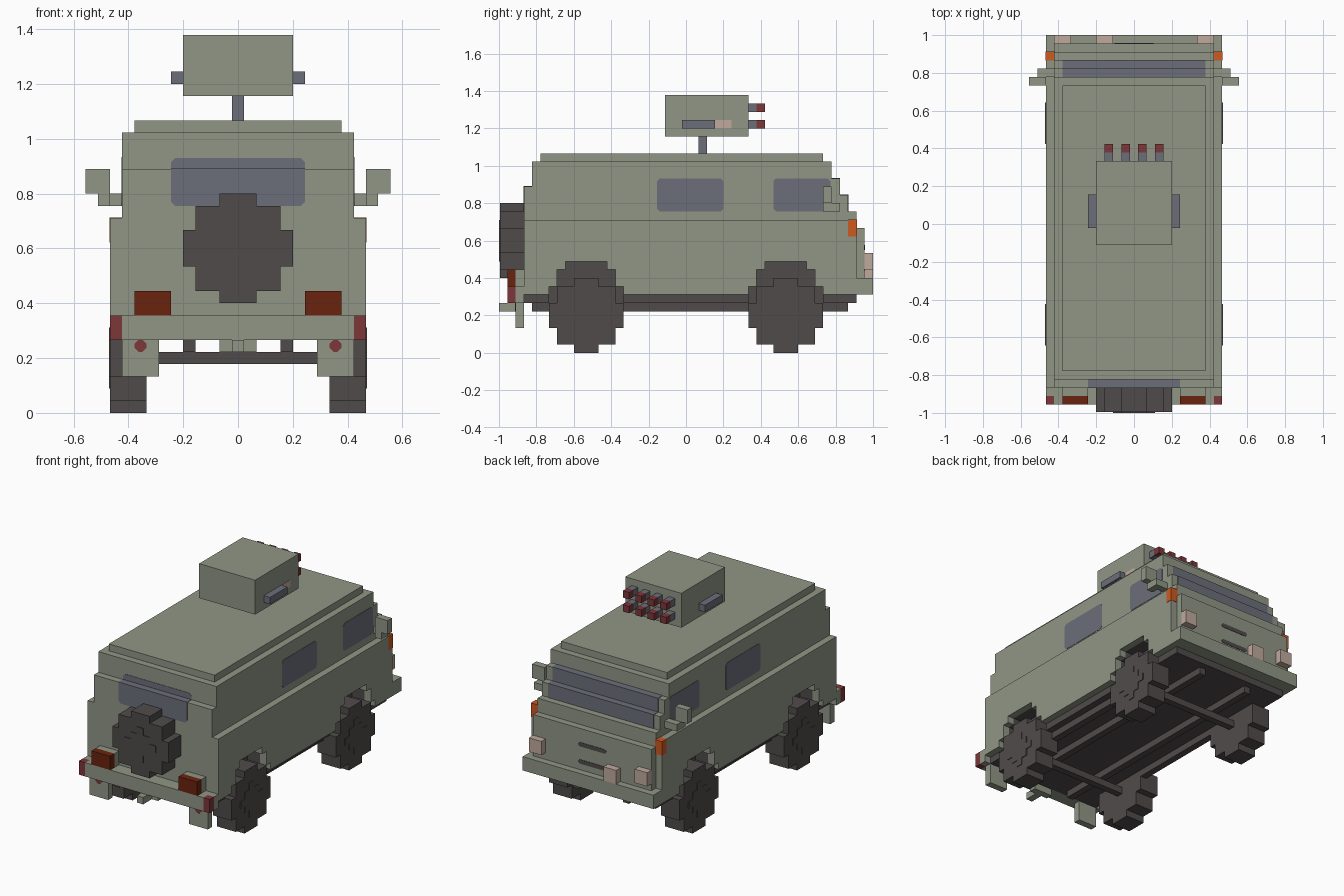
import bpy, bmesh

old = bpy.data.objects.get("Cube")
if old:
    bpy.data.objects.remove(old, do_unlink=True)

UNIT = 2 / 45  # one block; lengths below are in blocks, y counted from the -y end


def material(name, *rgb):
    color = [((c / 255 + 0.055) / 1.055) ** 2.4 for c in rgb] + [1]
    mat = bpy.data.materials.new(name)
    mat.use_nodes = True
    mat.diffuse_color = color
    mat.node_tree.nodes["Principled BSDF"].inputs["Base Color"].default_value = color
    return mat


GREEN = material("olive_paint", 144, 150, 134)
DARK = material("dark_rubber", 79, 75, 74)
GLASS = material("blue_grey_glass", 108, 111, 122)
RED = material("red_lamp", 125, 55, 58)
BROWN = material("rust_lamp", 106, 35, 14)
ORANGE = material("orange_indicator", 204, 90, 33)
PALE = material("pale_headlight", 192, 170, 158)


def finish(name, bm, mat):
    for v in bm.verts:
        v.co.y -= 22.5
        v.co *= UNIT
    bmesh.ops.recalc_face_normals(bm, faces=bm.faces[:])
    mesh = bpy.data.meshes.new(name)
    bm.to_mesh(mesh)
    bm.free()
    mesh.materials.append(mat)
    bpy.context.collection.objects.link(bpy.data.objects.new(name, mesh))


def boxes(name, mat, *items, mirror=False):
    """Join boxes given as (x0, x1, y0, y1, z0, z1), optionally mirrored in x."""
    items = list(items)
    if mirror:
        items += [(-b[1], -b[0], *b[2:]) for b in items]
    bm = bmesh.new()
    for x0, x1, y0, y1, z0, z1 in items:
        for v in bmesh.ops.create_cube(bm, size=1)["verts"]:
            v.co.x = x1 if v.co.x > 0 else x0
            v.co.y = y1 if v.co.y > 0 else y0
            v.co.z = z1 if v.co.z > 0 else z0
    finish(name, bm, mat)


def extrude(name, mat, outline, axis, d0, d1):
    """Extrude an outline of (horizontal, z) points along x or y."""
    bm = bmesh.new()
    place = lambda u, z, d: (d, u, z) if axis == "x" else (u, d, z)
    face = bm.faces.new([bm.verts.new(place(u, z, d0)) for u, z in outline])
    top = bmesh.ops.extrude_face_region(bm, geom=[face])["geom"]
    for v in top:
        if isinstance(v, bmesh.types.BMVert):
            setattr(v.co, axis, d1)
    finish(name, bm, mat)


def plate(name, mat, axis, u0, u1, z0, z1, d0, d1, cut=0.35):
    """Thin plate with clipped corners."""
    outline = [(u0 + cut, z0), (u1 - cut, z0), (u1, z0 + cut), (u1, z1 - cut),
               (u1 - cut, z1), (u0 + cut, z1), (u0, z1 - cut), (u0, z0 + cut)]
    extrude(name, mat, outline, axis, d0, d1)


def wheel(name, axis, u, z, d0, d1, hub):
    """Stepped disc with a blocky raised hub on its outer side."""
    layers = [(w, h, d0, d1) for w, h in ((4.5, 1.5), (3.5, 3.5), (1.5, 4.5))]
    h0, h1 = sorted((hub, d0 if abs(hub - d0) < abs(hub - d1) else d1))
    layers += [(w, h, h0, h1) for w, h in ((2.5, .5), (1.5, 1.5), (.5, 2.5))]
    items = []
    for w, h, a, b in layers:
        across = (u - w, u + w)
        items.append((*((a, b) + across if axis == "x" else across + (a, b)), z - h, z + h))
    boxes(name, DARK, *items)


# Lower body: side panels with stepped wheel arches, dark liners and end panels
def side_outline(top):
    points = [(3, 7)]
    for c in (10.5, 34.5):
        steps = [(-4.5, 7), (-4.5, 8), (-3.5, 8), (-3.5, 10), (-2.5, 10), (-2.5, 11)]
        points += [(c + u, z) for u, z in steps]
        points += [(c - u, z) for u, z in reversed(steps)]
    return points + [(43, 7), (43, top), (3, top)]


for side, s in (("left", 1), ("right", -1)):
    extrude(side + "_side_panel", GREEN, side_outline(16), "x", s * 9.5, s * 10.5)
    extrude(side + "_arch_liner", DARK, [(min(max(y, 3.5), 42.5), z) for y, z in side_outline(15)],
            "x", s * 7.5, s * 9.5)
boxes("body_core", DARK, (-7.5, 7.5, 4, 42, 7, 15))
boxes("end_panels", GREEN, (-9.5, 9.5, 3, 4, 7, 16), (-9.5, 9.5, 42, 43, 7, 16))

# Stepped upper body and roof
tiers = [(3, 43, 15, 17), (3, 42, 17, 19), (3, 41, 19, 20), (4, 41, 20, 21), (4, 40, 21, 23)]
boxes("upper_body", GREEN, *[(-9.5, 9.5, *t) for t in tiers])
boxes("roof_cap", GREEN, (-8.5, 8.5, 5, 39, 23, 24))

# Nose
boxes("nose_panel", GREEN, (-9.5, 9.5, 43, 44, 9, 15))
boxes("nose_bumper", GREEN, (-10.5, 10.5, 43, 45, 7, 9))
boxes("headlights", PALE, (-9.5, -7.5, 44, 45, 10, 12), (7.5, 9.5, 44, 45, 10, 12),
      (-4.5, -2.5, 44, 45, 9, 11))
for name, z in (("upper_slot", 12.4), ("lower_slot", 9.9)):
    plate(name, DARK, "y", -2.3, 2.3, z, z + .6, 44, 44.05, cut=.25)
boxes("indicators", ORANGE, (9.4, 10.55, 42, 43.05, 14, 16.05), mirror=True)

# Windows
boxes("windshield", GLASS, (-8.5, 8.5, 41, 42.05, 17, 19.05), (-8.5, 8.5, 40, 41.05, 19, 21.05))
for side, s in (("left", 1), ("right", -1)):
    plate(side + "_middle_window", GLASS, "x", 19, 27, 17, 21, s * 9.5, s * 9.55)
    plate(side + "_cab_window", GLASS, "x", 33, 39.9, 17, 21, s * 9.5, s * 9.55)
plate("tail_window", GLASS, "y", -5.5, 5.5, 17, 20.9, 3.95, 4.05)
extrude("tail_window_lower", GLASS, [(-5.15, 17), (5.15, 17), (5.5, 17.35), (5.5, 20.05),
        (-5.5, 20.05), (-5.5, 17.35)], "y", 2.95, 4)

# Mirrors
boxes("mirror_arms", GREEN, (9.5, 11.5, 40, 41, 17, 18), (10.5, 11.5, 39, 40, 17, 18), mirror=True)
boxes("mirrors", GREEN, (10.5, 12.5, 39, 40, 18, 20), mirror=True)

# Tail: bumper, lamps, flaps and hitch
boxes("tail_bumper", GREEN, (-9.5, 9.5, 1, 3, 6, 8), (-10.5, 10.5, 2, 3, 6, 8))
boxes("bumper_end_lamps", RED, (9.5, 10.5, 1, 2, 6, 8), mirror=True)
boxes("lamp_mounts", GREEN, (5.5, 8.5, 2, 3, 8, 10), mirror=True)
boxes("tail_lamps", BROWN, (5.5, 8.5, 1, 2, 8, 10), mirror=True)
boxes("mud_flaps", GREEN, (6.5, 9.5, 2, 3, 3, 6), mirror=True)
for side, x in (("left", 8), ("right", -8)):
    plate(side + "_reflector", RED, "y", x - .5, x + .5, 5, 6, 1.9, 2)
boxes("hitch", GREEN, (-.5, .5, 0, 2, 5, 6), (-1.5, 1.5, 2, 3, 5, 6))

# Chassis
boxes("floor_pan", DARK, (-7.5, 7.5, 3, 43, 6, 7), (-9.5, 9.5, 15, 30, 6, 7),
      (-9.5, 9.5, 3, 6, 6, 7), (-9.5, 9.5, 39, 43, 6, 7))
boxes("frame_rails", DARK, (3.5, 4.5, 4, 42, 5, 6), (7.5, 8.5, 15, 30, 5, 6), mirror=True)
boxes("axles", DARK, *[(-7.5, 7.5, y, y + 1, 4, 5) for y in (10, 34)])

# Wheels
for end, y in (("tail", 10.5), ("nose", 34.5)):
    wheel(end + "_left_wheel", "x", y, 4.5, 7.5, 10.5, 10.6)
    wheel(end + "_right_wheel", "x", y, 4.5, -10.5, -7.5, -10.6)
wheel("spare_wheel", "y", 0, 13.5, .1, 3, 0)

# Roof launcher
boxes("launcher_mast", GLASS, (-.5, .5, 24, 25, 24, 26))
boxes("launcher_box", GREEN, (-4.5, 4.5, 20, 30, 26, 31))
boxes("launcher_side_bars", GLASS, (4.5, 5.5, 22, 26, 27, 28), mirror=True)
boxes("launcher_label", PALE, (4.45, 4.55, 26, 28, 27, 28))
grid = [(x, z) for x in (-3.5, -1.5, .5, 2.5) for z in (27, 29)]
boxes("launch_tubes", GLASS, *[(x, x + 1, 30, 31, z, z + 1) for x, z in grid])
boxes("launch_tips", RED, *[(x, x + 1, 31, 32, z, z + 1) for x, z in grid])
